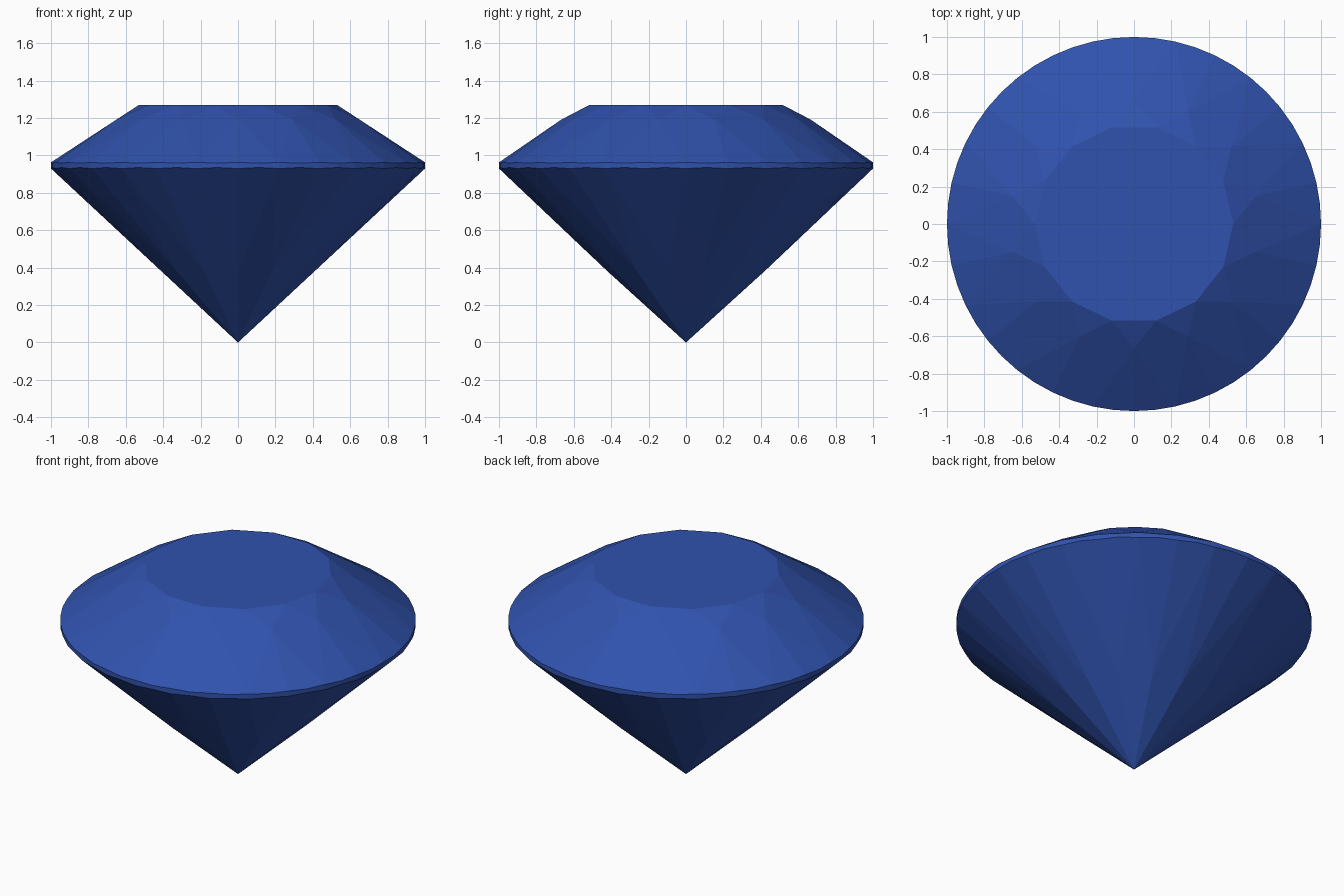
import bpy, bmesh
from math import sin, cos, pi

if "Cube" in bpy.data.objects:
    bpy.data.objects.remove(bpy.data.objects["Cube"])

N = 14                    # main facets around the stone
STEP = 2 * pi / N
TABLE_R, TABLE_Z = 0.53, 1.27
STAR_R = 0.667
PAV_R = 0.42
TOP_Z, LOW_Z = 0.963, 0.93   # girdle edges at facet corners


def polar(r, a, z):
    return (r * cos(a), r * sin(a), z)


bm = bmesh.new()
half = cos(STEP / 2)
# height of star and pavilion points keeps the kite facets flat
star_z = TABLE_Z - (STAR_R * half - TABLE_R) * (TABLE_Z - TOP_Z) / (1 - TABLE_R)
pav_z = LOW_Z * PAV_R * half

table = [bm.verts.new(polar(TABLE_R, i * STEP, TABLE_Z)) for i in range(N)]
star = [bm.verts.new(polar(STAR_R, (i + .5) * STEP, star_z)) for i in range(N)]
pav = [bm.verts.new(polar(PAV_R, (i + .5) * STEP, pav_z)) for i in range(N)]
culet = bm.verts.new((0, 0, 0))

# scalloped girdle: every second point dips toward the middle
G = 4 * N
top, low = [], []
for i in range(G):
    a = i * STEP / 4
    top.append(bm.verts.new(polar(1, a, TOP_Z - 0.0045 * (i % 2))))
    low.append(bm.verts.new(polar(1, a, LOW_Z + 0.0055 * (i % 2))))

# table
bm.faces.new(table)
for i in range(N):
    j, g = (i + 1) % N, 4 * i
    # crown: star, kite and two upper girdle facets
    bm.faces.new((table[j], table[i], star[i]))
    bm.faces.new((table[i], star[i - 1], top[g], star[i]))
    bm.faces.new((star[i], top[g], top[g + 1], top[g + 2]))
    bm.faces.new((star[i], top[g + 2], top[g + 3], top[(g + 4) % G]))
    # pavilion: main kite and two lower girdle facets
    bm.faces.new((culet, pav[i], low[g], pav[i - 1]))
    bm.faces.new((pav[i], low[g + 2], low[g + 1], low[g]))
    bm.faces.new((pav[i], low[(g + 4) % G], low[g + 3], low[g + 2]))
# girdle band
for i in range(G):
    j = (i + 1) % G
    bm.faces.new((low[i], low[j], top[j], top[i]))

bmesh.ops.recalc_face_normals(bm, faces=bm.faces[:])
mesh = bpy.data.meshes.new("cut_gemstone")
bm.to_mesh(mesh)
bm.free()
gem = bpy.data.objects.new("cut_gemstone", mesh)
bpy.context.collection.objects.link(gem)

mat = bpy.data.materials.new("deep_blue")
mat.diffuse_color = (0.03, 0.085, 0.42, 1)
mat.use_nodes = True
mat.node_tree.nodes["Principled BSDF"].inputs["Base Color"].default_value = mat.diffuse_color
mesh.materials.append(mat)
